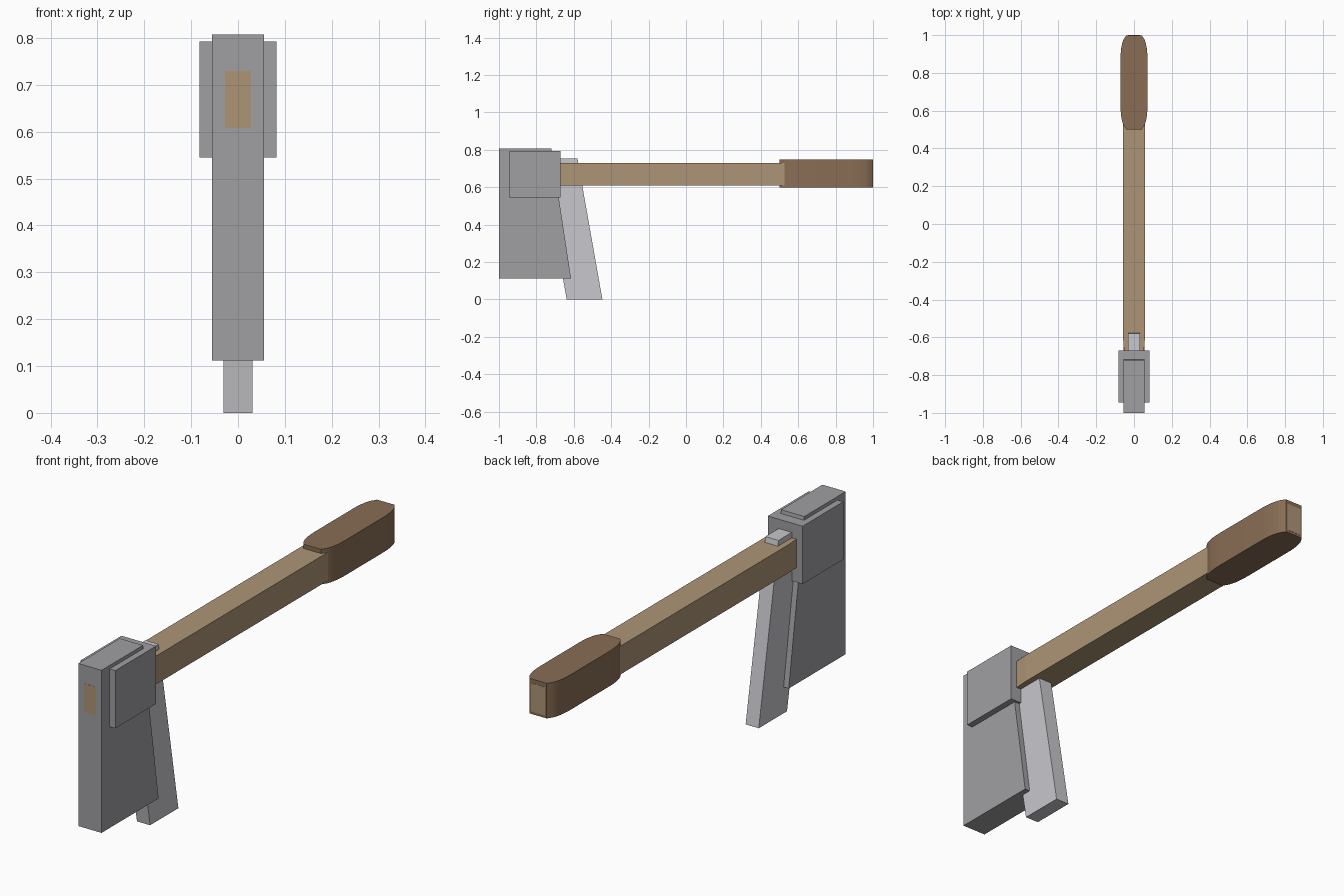
import bpy, bmesh, math

if "Cube" in bpy.data.objects:
    bpy.data.objects.remove(bpy.data.objects["Cube"])


def material(name, rgb):
    m = bpy.data.materials.new(name)
    m.diffuse_color = (*rgb, 1)
    m.use_nodes = True
    m.node_tree.nodes["Principled BSDF"].inputs["Base Color"].default_value = m.diffuse_color
    return m


WOOD = material("light_wood", (0.42, 0.30, 0.18))
GRIP = material("dark_wood", (0.25, 0.155, 0.09))
IRON = material("dark_iron", (0.35, 0.35, 0.37))
STEEL = material("pale_steel", (0.58, 0.58, 0.61))


def prism(name, profile, lo, hi, axis, mat):
    """Extrude a 2D profile: axis 'x' takes (y, z) points, axis 'z' takes (x, y) points."""
    place = (lambda p, t: (t, *p)) if axis == 'x' else (lambda p, t: (*p, t))
    bm = bmesh.new()
    face = bm.faces.new([bm.verts.new(place(p, lo)) for p in profile])
    ext = bmesh.ops.extrude_face_region(bm, geom=[face])
    top = [v for v in ext["geom"] if isinstance(v, bmesh.types.BMVert)]
    bmesh.ops.translate(bm, verts=top, vec=place((0, 0), hi - lo))
    bmesh.ops.recalc_face_normals(bm, faces=bm.faces)
    mesh = bpy.data.meshes.new(name)
    bm.to_mesh(mesh)
    bm.free()
    ob = bpy.data.objects.new(name, mesh)
    bpy.context.collection.objects.link(ob)
    mesh.materials.append(mat)
    return ob


def mirrored(half):
    """Close an outline given its right-hand (x, y) points."""
    return half + [(-x, y) for x, y in reversed(half)]


# Head block with a slanted rear edge
prism("head_blade", [(-1, 0.112), (-0.615, 0.112), (-0.72, 0.807), (-1, 0.807)],
      -0.055, 0.055, 'x', IRON)

# Wider collar around the handle socket
prism("head_collar", [(-0.945, 0.545), (-0.67, 0.545), (-0.67, 0.792), (-0.945, 0.792)],
      -0.082, 0.082, 'x', IRON)

# Slanted bar passing through the handle behind the head
prism("slanted_bar", [(-0.638, 0), (-0.447, 0), (-0.58, 0.752), (-0.771, 0.752)],
      -0.031, 0.031, 'x', STEEL)

# Handle, tapered inside the head and inside the grip
prism("handle", mirrored([(0.028, -1.0005), (0.057, -0.615), (0.057, 0.62), (0.033, 1.0)]),
      0.608, 0.729, 'z', WOOD)

# Grip sleeve with rounded ends
corner = [(0.041 + 0.03 * math.sin(a), 0.88 + 0.11 * math.cos(a))
          for a in (math.radians(90 - 10 * i) for i in range(8))] + [(0.041, 0.999)]
front = [(x, 1.5 - y) for x, y in reversed(corner)]
grip = prism("grip", mirrored(front + corner), 0.597, 0.747, 'z', GRIP)
bpy.context.view_layer.objects.active = grip
grip.select_set(True)
bpy.ops.object.shade_smooth_by_angle(angle=math.radians(30))
